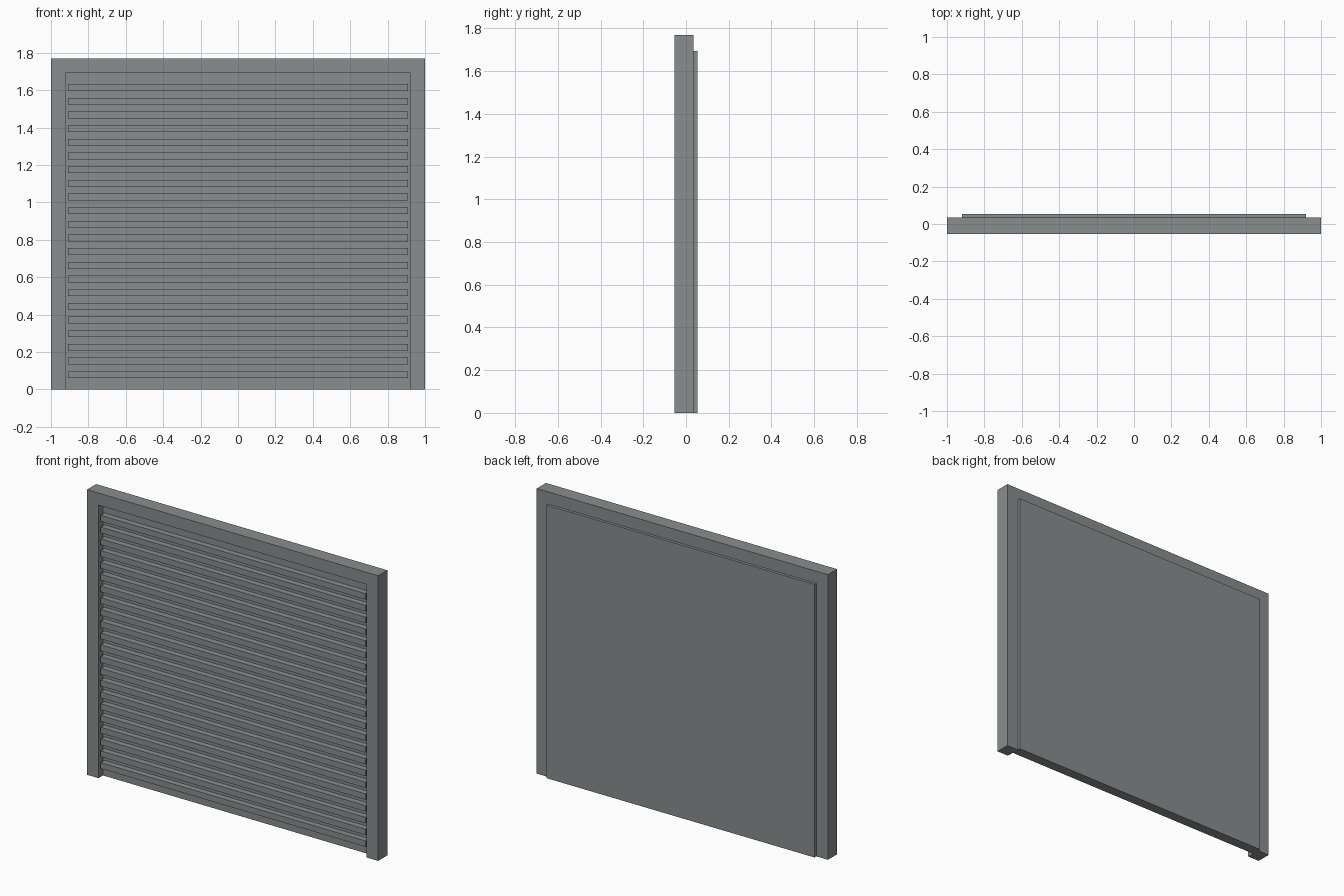
import bpy
import bmesh

cube = bpy.data.objects.get("Cube")
if cube:
    bpy.data.objects.remove(cube, do_unlink=True)

grey = bpy.data.materials.new("painted_metal_grey")
grey.use_nodes = True
colour = (0.25, 0.27, 0.275, 1)
grey.diffuse_color = colour
grey.node_tree.nodes["Principled BSDF"].inputs["Base Color"].default_value = colour


def extrude_profile(name, points, y0, y1):
    """Extrude an x-z outline from y0 to y1."""
    bm = bmesh.new()
    face = bm.faces.new([bm.verts.new((x, y0, z)) for x, z in points])
    result = bmesh.ops.extrude_face_region(bm, geom=[face])
    moved = [v for v in result["geom"] if isinstance(v, bmesh.types.BMVert)]
    bmesh.ops.translate(bm, verts=moved, vec=(0, y1 - y0, 0))
    bmesh.ops.recalc_face_normals(bm, faces=bm.faces)
    mesh = bpy.data.meshes.new(name)
    bm.to_mesh(mesh)
    bm.free()
    mesh.materials.append(grey)
    obj = bpy.data.objects.new(name, mesh)
    bpy.context.collection.objects.link(obj)
    return obj


def rectangle(half_width, z0, z1):
    return [(-half_width, z0), (half_width, z0), (half_width, z1), (-half_width, z1)]


# Surround: two jambs and a header in one piece, open at the bottom
outer, inner, height, opening = 1.0, 0.92, 1.77, 1.695
extrude_profile("door_frame", [
    (-outer, 0), (-inner, 0), (-inner, opening), (inner, opening),
    (inner, 0), (outer, 0), (outer, height), (-outer, height)], -0.054, 0.036)

# Door panel, standing slightly proud at the back
panel_front = -0.01
extrude_profile("door_panel", rectangle(inner, 0, opening), panel_front, 0.054)

# Horizontal slats on the front of the panel
slat_size, pitch, first = 0.037, 0.0731, 0.06
slat = extrude_profile("slats", rectangle(0.91, first, first + slat_size),
                       panel_front - slat_size, panel_front)
array = slat.modifiers.new("repeat_upwards", "ARRAY")
array.count = 22
array.use_relative_offset = False
array.use_constant_offset = True
array.constant_offset_displace = (0, 0, pitch)
